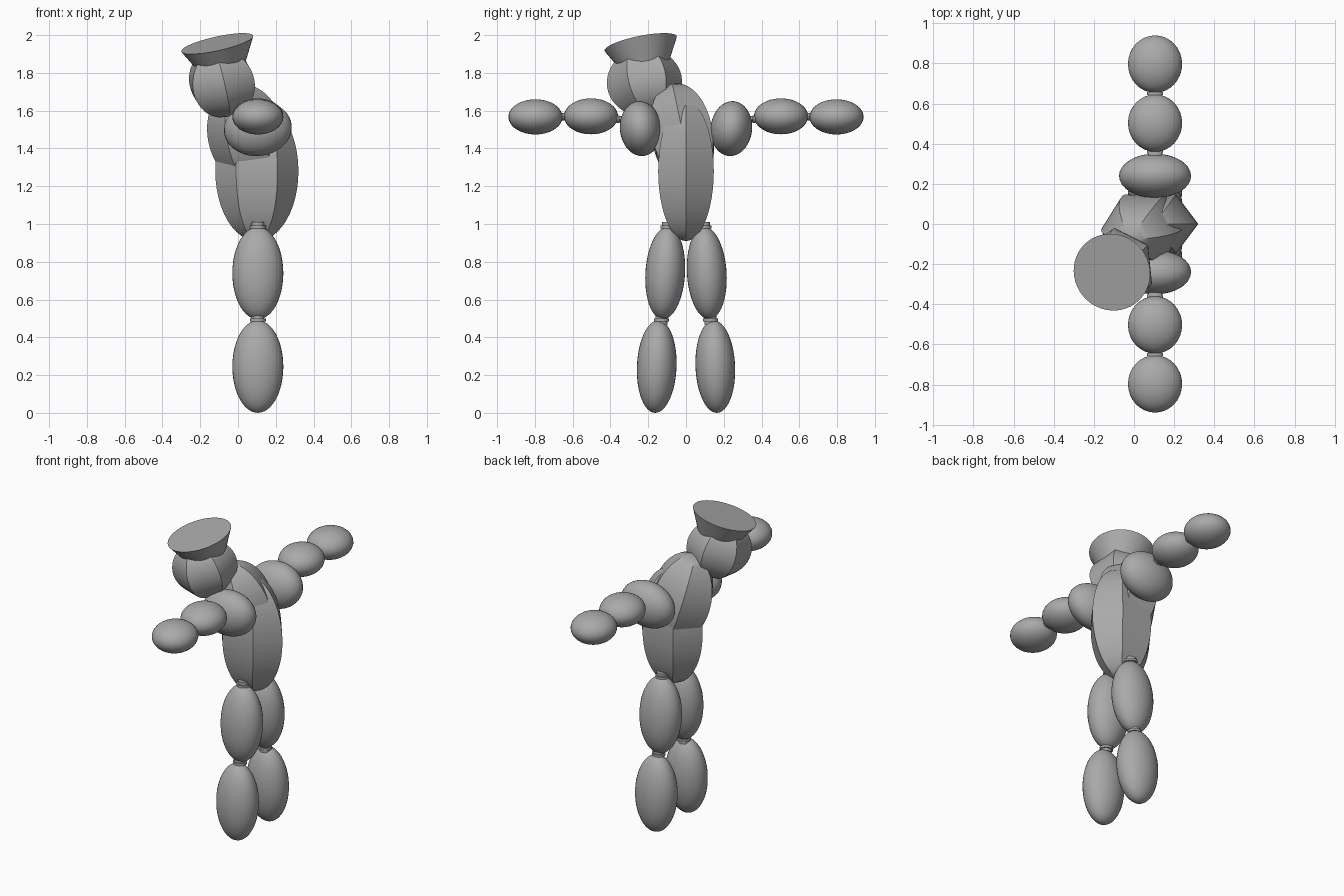
import bpy
from math import radians
from mathutils import Matrix, Vector

cube = bpy.data.objects.get("Cube")
if cube:
    bpy.data.objects.remove(cube, do_unlink=True)

grey = bpy.data.materials.new("plain_grey")
grey.use_nodes = True
shade = (0.4, 0.4, 0.4, 1)
grey.diffuse_color = shade
grey.node_tree.nodes["Principled BSDF"].inputs["Base Color"].default_value = shade

LEAN = Vector((-0.22, -0.2, 1)).normalized()
UP = Vector((0, 0, 1))


def place(name, loc, scale=(1, 1, 1), axis=UP, spin=0):
    """Name the new primitive, spin it, scale it, point its axis and shade it."""
    ob = bpy.context.object
    ob.name = name
    turn = UP.rotation_difference(Vector(axis)).to_matrix().to_4x4()
    ob.data.transform(turn @ Matrix.Diagonal((*scale, 1))
                      @ Matrix.Rotation(radians(spin), 4, "Z"))
    ob.location = loc
    ob.data.materials.append(grey)
    bpy.ops.object.shade_smooth_by_angle(angle=radians(30))
    return ob


def ovoid(name, loc, radii, sides=32, axis=UP, spin=0):
    bpy.ops.mesh.primitive_uv_sphere_add(segments=sides, ring_count=24, radius=1)
    return place(name, loc, radii, axis, spin)


def joint(name, loc, radii, axis):
    # A short pin with a thicker ring around its middle
    bpy.ops.mesh.primitive_cylinder_add(vertices=16, radius=0.8, depth=2)
    place(name + "_pin", loc, radii, axis)
    bpy.ops.mesh.primitive_cylinder_add(vertices=16, radius=1, depth=0.6)
    place(name + "_ring", loc, radii, axis)


# Six-sided body parts
ovoid("abdomen", (0.1, 0, 1.28), (0.22, 0.17, 0.37), 6, spin=30)
ovoid("chest", (0.045, -0.02, 1.47), (0.205, 0.185, 0.28), 6, LEAN, 30)
ovoid("head", (-0.085, -0.22, 1.75), (0.19, 0.2, 0.185), 6, LEAN, 5)

# Flared flat-topped hat
bpy.ops.mesh.primitive_cone_add(vertices=48, radius1=0.125, radius2=0.195, depth=0.13)
place("hat", Vector((-0.11, -0.24, 1.955)) - LEAN * 0.065, axis=LEAN)

# Limbs, mirrored across y
for side, s in (("front", -1), ("back", 1)):
    ovoid(side + "_upper_arm", (0.105, s * 0.24, 1.505), (0.18, 0.11, 0.145),
          axis=(-0.12, s * 0.1, 1))
    ovoid(side + "_forearm", (0.105, s * 0.503, 1.57), (0.135, 0.143, 0.095))
    ovoid(side + "_hand", (0.105, s * 0.797, 1.567), (0.135, 0.143, 0.093))
    ovoid(side + "_thigh", (0.105, s * 0.11, 0.74), (0.135, 0.105, 0.245),
          axis=(0, -s * 0.06, 1))
    ovoid(side + "_shin", (0.105, s * 0.155, 0.245), (0.135, 0.105, 0.245),
          axis=(0, -s * 0.04, 1))
    joint(side + "_elbow", (0.105, s * 0.36, 1.555), (0.04, 0.02, 0.025), (0, 1, 0))
    joint(side + "_wrist", (0.105, s * 0.65, 1.568), (0.04, 0.02, 0.025), (0, 1, 0))
    joint(side + "_hip", (0.105, s * 0.095, 0.985), (0.042, 0.04, 0.025), UP)
    joint(side + "_knee", (0.105, s * 0.13, 0.492), (0.042, 0.04, 0.025), UP)
